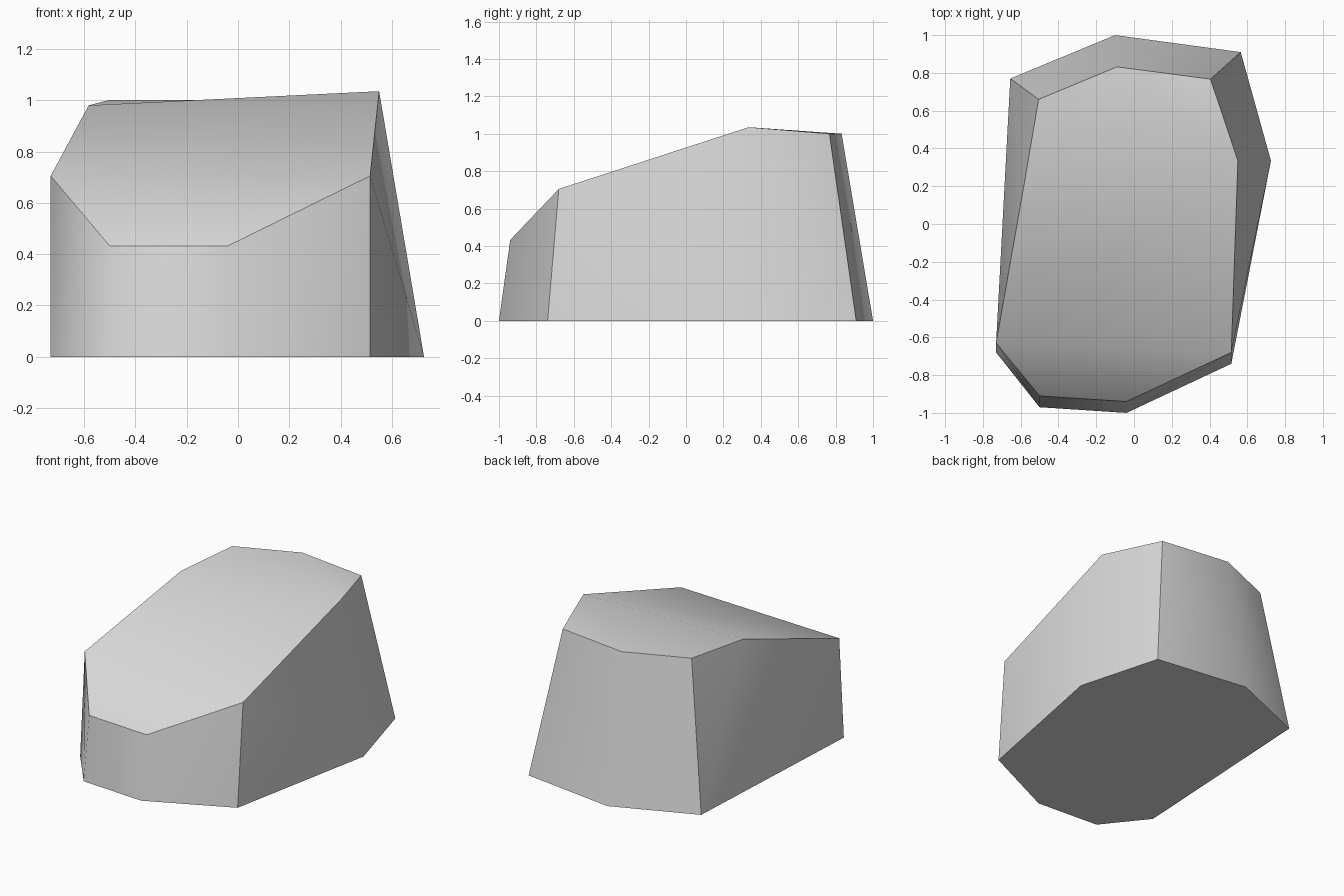
import bpy
import bmesh

cube = bpy.data.objects.get("Cube")
if cube:
    bpy.data.objects.remove(cube, do_unlink=True)

# Outline of the foot, and the matching rim of the sloping top
BASE = [(-.73, -.68), (-.5, -.97), (-.04, -1), (.515, -.74),
        (.725, .335), (.565, .91), (-.1, 1), (-.655, .77)]
RIM = [(-.73, -.63, .705), (-.5, -.91, .432), (-.04, -.94, .432), (.515, -.68, .705),
       (.55, .335, 1.035), (.405, .767, 1), (-.09, .832, 1), (-.505, .66, 1)]
RIDGE_END = (-.582, .21, .98)
CORNERS = (3, 5, 7)  # upright edges that stay hard

bm = bmesh.new()
base = [bm.verts.new((x, y, 0)) for x, y in BASE]
rim = [bm.verts.new(p) for p in RIM]
ridge = bm.verts.new(RIDGE_END)


def bulging_quad(a, b, c, d):
    """Split a twisted quad along the diagonal that bulges outward."""
    normal = (b.co - a.co).cross(c.co - a.co)
    if normal.dot(d.co - a.co) <= 0:
        halves = (a, b, c), (a, c, d)
    else:
        halves = (a, b, d), (b, c, d)
    for half in halves:
        bm.faces.new(half)


# Sides; the long left side fans out from its rear foot
for i in range(len(base) - 1):
    bulging_quad(base[i], base[i + 1], rim[i + 1], rim[i])
fan = [base[0], rim[0], ridge, rim[-1]]
for a, b in zip(fan, fan[1:]):
    bm.faces.new((base[-1], a, b))

# Underside
bm.faces.new(base[::-1])

# Top: steep front, long slope, nearly level back
tops = [bm.faces.new(loop) for loop in (
    rim[:4],
    (rim[0], rim[3], rim[4], ridge),
    rim[4:7],
    (rim[4], rim[6], ridge),
    (rim[6], rim[7], ridge))]

# Smooth shading, with a hard rim, hard base and hard corners
for face in bm.faces:
    face.smooth = True
for edge in bm.edges:
    top_count = sum(f in tops for f in edge.link_faces)
    on_base = all(v in base for v in edge.verts)
    edge.smooth = not (top_count == 1 or on_base)
for i in CORNERS:
    bm.edges.get((base[i], rim[i])).smooth = False

mesh = bpy.data.meshes.new("rock")
bm.to_mesh(mesh)
bm.free()
rock = bpy.data.objects.new("rock", mesh)
bpy.context.collection.objects.link(rock)

# Plain grey stone
stone = bpy.data.materials.new("grey_stone")
stone.use_nodes = True
grey = (.7, .7, .7, 1)
stone.diffuse_color = grey
stone.node_tree.nodes["Principled BSDF"].inputs["Base Color"].default_value = grey
mesh.materials.append(stone)
